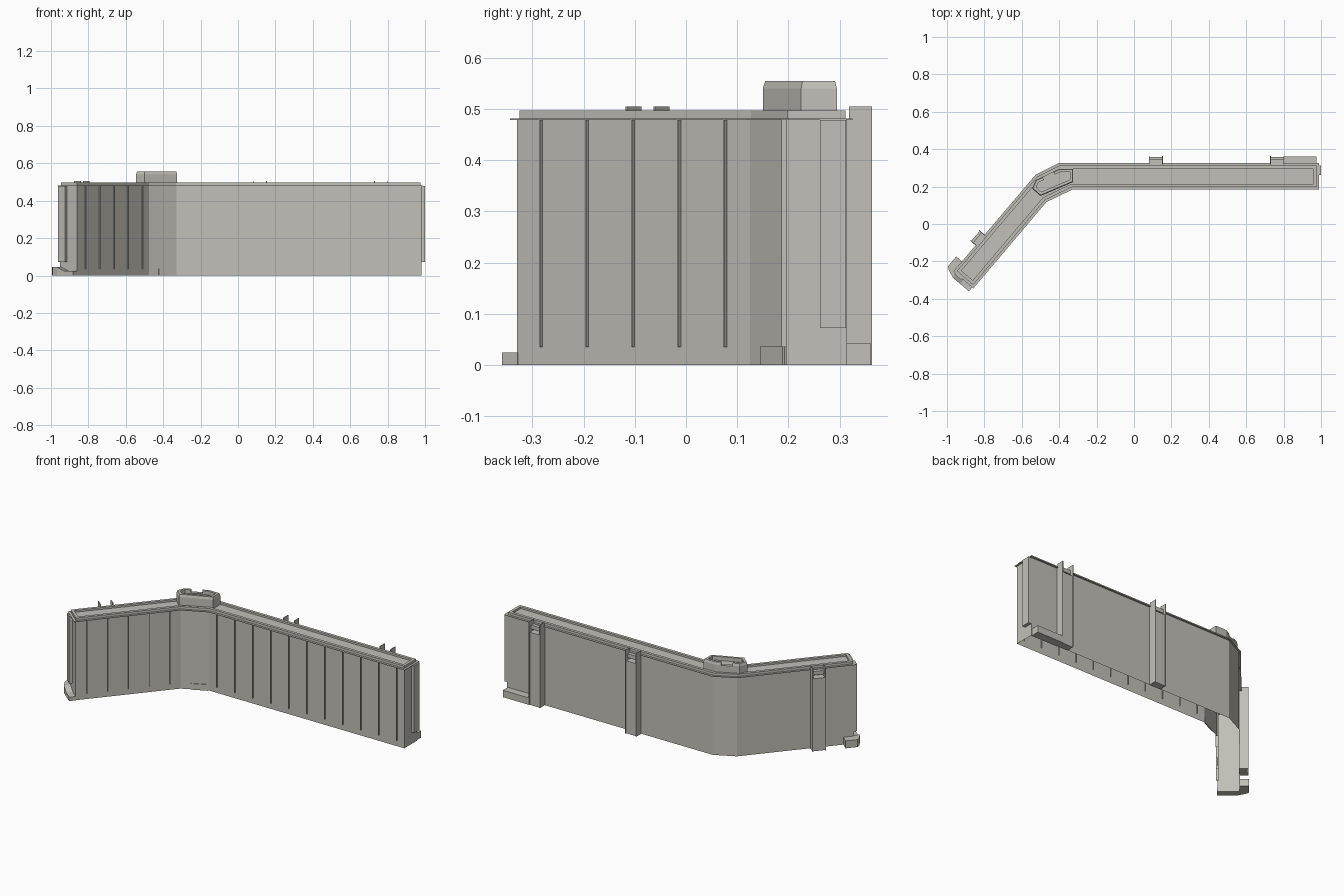
import bpy, bmesh, math
from mathutils import Matrix, Vector

old = bpy.data.objects.get("Cube")
if old:
    bpy.data.objects.remove(old)

stone = bpy.data.materials.new("warm_grey_concrete")
stone.use_nodes = True
GREY = (0.54, 0.53, 0.48, 1)
stone.diffuse_color = GREY
stone.node_tree.nodes["Principled BSDF"].inputs["Base Color"].default_value = GREY


def finish(name, bm, frame=None):
    bmesh.ops.recalc_face_normals(bm, faces=bm.faces)
    mesh = bpy.data.meshes.new(name)
    bm.to_mesh(mesh)
    bm.free()
    mesh.materials.append(stone)
    obj = bpy.data.objects.new(name, mesh)
    if frame:
        obj.matrix_world = frame
    bpy.context.collection.objects.link(obj)
    return obj


def boxes(name, spans, frame=None):
    """One object from several boxes given as (low corner, high corner)."""
    bm = bmesh.new()
    for low, high in spans:
        low, high = Vector(low), Vector(high)
        m = Matrix.Translation((low + high) / 2) @ Matrix.Diagonal((high - low).to_4d())
        m[3][3] = 1
        bmesh.ops.create_cube(bm, size=1, matrix=m)
    return finish(name, bm, frame)


def inset(poly, d):
    """Move each side of a counter-clockwise outline inward by d."""
    pts = [Vector(p) for p in poly]
    out = []
    for i, p in enumerate(pts):
        a = (p - pts[i - 1]).normalized()
        b = (pts[(i + 1) % len(pts)] - p).normalized()
        na, nb = Vector((-a.y, a.x)), Vector((-b.y, b.x))
        out.append(p + (na + nb) * d / (1 + na.dot(nb)))
    return out


def stacked(name, poly, profile, bottom=False):
    """Bridge outlines at successive (inset, height) steps and cap the last."""
    bm = bmesh.new()
    rings = [[bm.verts.new((p.x, p.y, z)) for p in inset(poly, d)] for d, z in profile]
    n = len(poly)
    for lo, hi in zip(rings, rings[1:]):
        for i in range(n):
            j = (i + 1) % n
            bm.faces.new((lo[i], lo[j], hi[j], hi[i]))
    bm.faces.new(rings[-1])
    if bottom:
        bm.faces.new(rings[0])
    return finish(name, bm)


def frame_at(x, y, angle=0):
    return Matrix.Translation((x, y, 0)) @ Matrix.Rotation(angle, 4, 'Z')


# Hollow wall shell, open below, with a drip ledge, curb and sunken walkway
outline = [(-.86, -.33), (-.475, .125), (-.33, .195), (.98, .195),
           (.98, .315), (-.40, .315), (-.52, .255), (-.951, -.252)]
stacked("wall", outline[::1],
        [(0, 0), (0, .479), (-.01, .479), (-.01, .482), (.003, .482),
         (.003, .497), (.02, .497), (.02, .486)])

# Corner turret with a bevelled parapet and a gap at the back
turret = stacked("corner_turret",
                 [(-.545, .19), (-.50, .15), (-.325, .225),
                  (-.325, .295), (-.40, .295), (-.525, .235)],
                 [(0, .483), (0, .54), (.004, .555), (.018, .555), (.018, .532)], True)
gap = boxes("turret_gap_cutter", [((-.032, -.025, .538), (.032, .03, .6))],
            frame_at(-.46, .265, math.radians(25.6)))
gap.hide_render = True
gap.hide_viewport = True
cut = turret.modifiers.new("gap", 'BOOLEAN')
cut.operation = 'DIFFERENCE'
cut.object = gap
cut.solver = 'EXACT'

# Local frames: x runs along the wall, y points away from the back face
SLANT = math.atan2(.763, .646)
end_corner = frame_at(-.951, -.252, SLANT)

# Back buttresses: two thin cheeks, a centre panel and a bracket in the top slot
for label, frame in (("middle", frame_at(.1175, .315)),
                     ("left", frame_at(.765, .315)),
                     ("right", frame_at(-.815, -.092, SLANT))):
    spans = [((s * .0355 - .002, -.002, 0), (s * .0355 + .002, .048, .48)) for s in (-1, 1)]
    spans += [((s * .0355 - .002, .004, .48), (s * .0355 + .002, .048, .505)) for s in (-1, 1)]
    spans += [((-.034, -.002, 0), (.034, .043, .44)),
              ((-.034, -.002, .455), (.034, .03, .478))]
    boxes(label + "_buttress", spans, frame)

# Thin vertical fins on the front faces
fin = ((-.0008, -.008, .035), (.0008, .006, .479))
for i in range(11):
    boxes("main_fin", [fin], frame_at(-.275 + .1207 * i, .195))
for i in range(5):
    t = .06 + .118 * i
    boxes("angled_fin", [fin], frame_at(-.475 - .646 * t, .125 - .763 * t, SLANT))

# Low drain plate on the corner face
boxes("corner_plate", [((-.105, -.004, 0), (-.006, .002, .037))],
      frame_at(-.33, .195, math.atan2(.07, .145)))

# End posts
boxes("left_end_post", [((.978, .262, .072), (1, .313, .479))])
boxes("right_end_post", [((-.018, -.05, .072), (.002, -.002, .479))], end_corner)

# Left foot behind the wall
boxes("left_foot", [((.80, .31, 0), (.976, .362, .042))])

# Right foot wraps the wall end, its top sloping down toward the front
bm = bmesh.new()
plan = [(.06, .05, .045), (-.008, .05, .045), (-.021, .035, .045), (-.038, -.01, .045),
        (-.038, -.06, .024), (-.038, -.122, .024), (.002, -.122, .024),
        (.002, -.06, .024), (.002, -.01, .045), (.002, -.002, .045), (.06, -.002, .045)]
low = [bm.verts.new((x, y, 0)) for x, y, z in plan]
top = [bm.verts.new(p) for p in plan]
for i in range(len(plan)):
    j = (i + 1) % len(plan)
    bm.faces.new((low[i], low[j], top[j], top[i]))
bm.faces.new(low)
bm.faces.new(top[3:5] + top[7:9])
bm.faces.new(top[4:8])
bm.faces.new(top[:4] + top[8:])
finish("right_foot", bm, end_corner)
